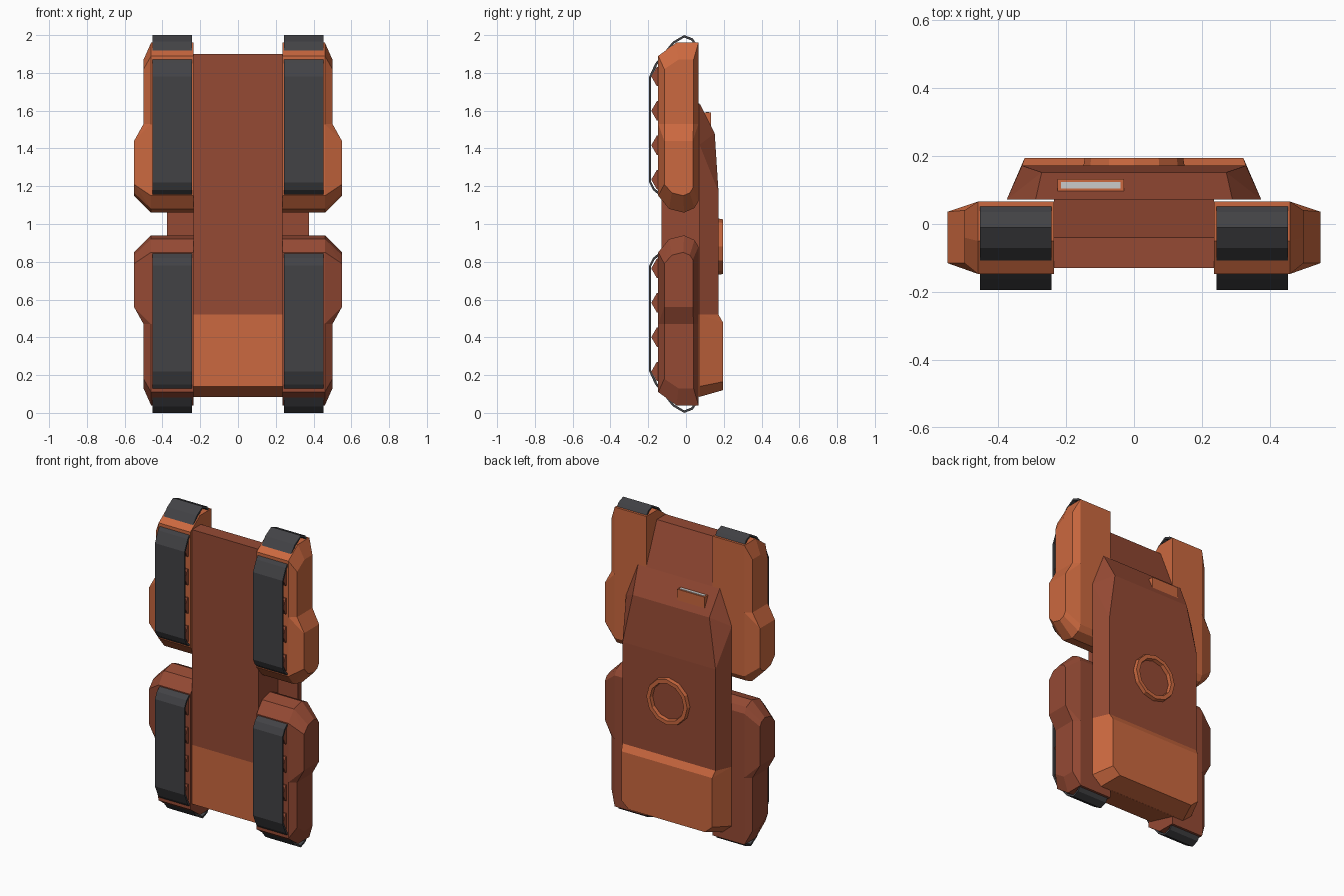
import bpy, bmesh, math
from mathutils import Matrix

if "Cube" in bpy.data.objects:
    bpy.data.objects.remove(bpy.data.objects["Cube"])


def material(name, rgb):
    m = bpy.data.materials.new(name)
    m.diffuse_color = (*rgb, 1)
    m.use_nodes = True
    m.node_tree.nodes["Principled BSDF"].inputs["Base Color"].default_value = m.diffuse_color
    return m


ORANGE = material("orange_paint", (0.60, 0.14, 0.05))
BROWN = material("rust_paint", (0.30, 0.068, 0.034))
BLACK = material("track_rubber", (0.055, 0.055, 0.06))


def finish(name, bm, mat=None, mirror=False):
    bmesh.ops.recalc_face_normals(bm, faces=bm.faces)
    me = bpy.data.meshes.new(name)
    bm.to_mesh(me)
    bm.free()
    ob = bpy.data.objects.new(name, me)
    bpy.context.collection.objects.link(ob)
    if mat:
        me.materials.append(mat)
    if mirror:
        ob.modifiers.new("other_side", 'MIRROR')
    return ob


def add_hull(bm, pts):
    """Convex solid around the points, coplanar triangles merged."""
    part = bmesh.new()
    for p in pts:
        part.verts.new(p)
    res = bmesh.ops.convex_hull(part, input=part.verts)
    junk = {g for g in res["geom_interior"] + res["geom_unused"]
            if isinstance(g, bmesh.types.BMVert)}
    bmesh.ops.delete(part, geom=list(junk), context='VERTS')
    bmesh.ops.dissolve_limit(part, angle_limit=math.radians(2),
                             verts=part.verts, edges=part.edges)
    bmesh.ops.recalc_face_normals(part, faces=part.faces)
    tmp = bpy.data.meshes.new("tmp")
    part.to_mesh(tmp)
    part.free()
    bm.from_mesh(tmp)
    bpy.data.meshes.remove(tmp)


def add_prism(bm, profile, x0, x1):
    """Extrude a (y, z) profile from x0 to x1."""
    a = [bm.verts.new((x0, y, z)) for y, z in profile]
    b = [bm.verts.new((x1, y, z)) for y, z in profile]
    n = len(profile)
    bm.faces.new(a)
    bm.faces.new(b[::-1])
    for i in range(n):
        bm.faces.new((a[i], a[(i + 1) % n], b[(i + 1) % n], b[i]))


def both(pts):
    return pts + [(-x, y, z) for x, y, z in pts]


def box(name, x, y, z, mat=None):
    bm = bmesh.new()
    add_prism(bm, [(y[0], z[0]), (y[1], z[0]), (y[1], z[1]), (y[0], z[1])], *x)
    return finish(name, bm, mat)


# lower hull with sloped nose
bm = bmesh.new()
add_prism(bm, [(-0.13, 0.52), (-0.13, 1.9), (-0.04, 1.9), (0.075, 1.62), (0.075, 0.52)], -0.235, 0.235)
finish("lower_hull", bm, BROWN)

# wide upper hull with chamfered front corners
bm = bmesh.new()
add_hull(bm, both([(0.375, 0.072, 0.52), (0.375, 0.072, 1.42), (0.29, 0.072, 1.64),
                   (0.33, 0.172, 0.52), (0.33, 0.172, 1.17), (0.272, 0.152, 1.48)]))
finish("upper_hull", bm, BROWN)

# rear section: narrow belly and raised deck
bm = bmesh.new()
add_prism(bm, [(-0.13, 0.52), (0.075, 0.52), (0.075, 0.085), (-0.13, 0.14)], -0.235, 0.235)
finish("rear_belly", bm, ORANGE)
bm = bmesh.new()
add_hull(bm, both([(0.375, 0.072, 0.52), (0.375, 0.072, 0.14), (0.31, 0.072, 0.085),
                   (0.33, 0.172, 0.52), (0.322, 0.195, 0.48),
                   (0.322, 0.195, 0.165), (0.27, 0.195, 0.12)]))
finish("rear_deck", bm, ORANGE)

# hatch ring on the upper hull
bm = bmesh.new()
N = 12
loops = []
for r, y in ((0.15, 0.165), (0.145, 0.195), (0.12, 0.195), (0.115, 0.165)):
    loops.append([bm.verts.new((r * math.cos(2 * math.pi * i / N), y,
                                0.88 + r * math.sin(2 * math.pi * i / N))) for i in range(N)])
for k in range(4):
    a, b = loops[k], loops[(k + 1) % 4]
    for i in range(N):
        j = (i + 1) % N
        bm.faces.new((a[i], a[j], b[j], b[i]))
finish("hatch_ring", bm, ORANGE)

# vision slit housing and window
box("viewport_housing", (-0.225, -0.03), (0.095, 0.132), (1.47, 1.59), ORANGE)
box("viewport_window", (-0.215, -0.04), (0.105, 0.123), (1.57, 1.593))

# four track units: the rear pair is the front pair flipped end to end
POD = [(-0.147, 1.89), (-0.05, 1.96), (0.066, 1.96), (0.066, 1.12),
       (0.045, 1.085), (-0.01, 1.06), (-0.09, 1.08), (-0.147, 1.15)]
BELT_OUT = [(-0.145, 1.155), (-0.175, 1.18), (-0.195, 1.22), (-0.195, 1.78), (-0.163, 1.85),
            (-0.07, 1.965), (-0.01, 2.0), (0.035, 1.983), (0.062, 1.945)]
BELT_IN = [(0.052, 1.94), (0.028, 1.972), (-0.01, 1.987), (-0.063, 1.955),
           (-0.152, 1.844), (-0.184, 1.777), (-0.184, 1.223), (-0.168, 1.19), (-0.14, 1.166)]

for end, paint in (("front", ORANGE), ("rear", BROWN)):
    def place(bm):
        if end == "rear":
            bmesh.ops.transform(bm, verts=bm.verts,
                                matrix=Matrix.Translation((0, 0, 2)) @ Matrix.Scale(-1, 4, (0, 0, 1)))
        return bm

    # armoured pod with a bulged outer cheek
    bm = bmesh.new()
    slim = [(0.5, y, z) for y, z in ((-0.115, 1.82), (-0.04, 1.87), (0.04, 1.87),
                                     (0.04, 1.2), (-0.115, 1.2))]
    add_hull(bm, [(x, y, z) for x in (0.235, 0.46) for y, z in POD] + slim)
    cheek = [(0.55, y, z) for y, z in ((-0.115, 1.44), (0.036, 1.44), (0.036, 1.19),
                                       (0.02, 1.165), (-0.015, 1.15), (-0.075, 1.165), (-0.115, 1.21))]
    cheek += [(0.5, -0.115, 1.53), (0.5, 0.04, 1.53), (0.46, -0.147, 1.53), (0.46, 0.066, 1.53)]
    add_hull(bm, [(0.46, y, z) for y, z in POD[3:]] + cheek)
    finish(end + "_track_pod", place(bm), paint, True)

    # track belt
    bm = bmesh.new()
    add_prism(bm, BELT_OUT + BELT_IN, 0.243, 0.453)
    finish(end + "_track_belt", place(bm), BLACK, True)

    # road wheels
    bm = bmesh.new()
    for i in range(4):
        zc = 1.235 + 0.182 * i
        add_prism(bm, [(-0.125 + 0.059 * math.cos(a * math.pi / 3),
                        zc + 0.059 * math.sin(a * math.pi / 3)) for a in range(6)], 0.25, 0.447)
    finish(end + "_road_wheels", place(bm), BROWN, True)
